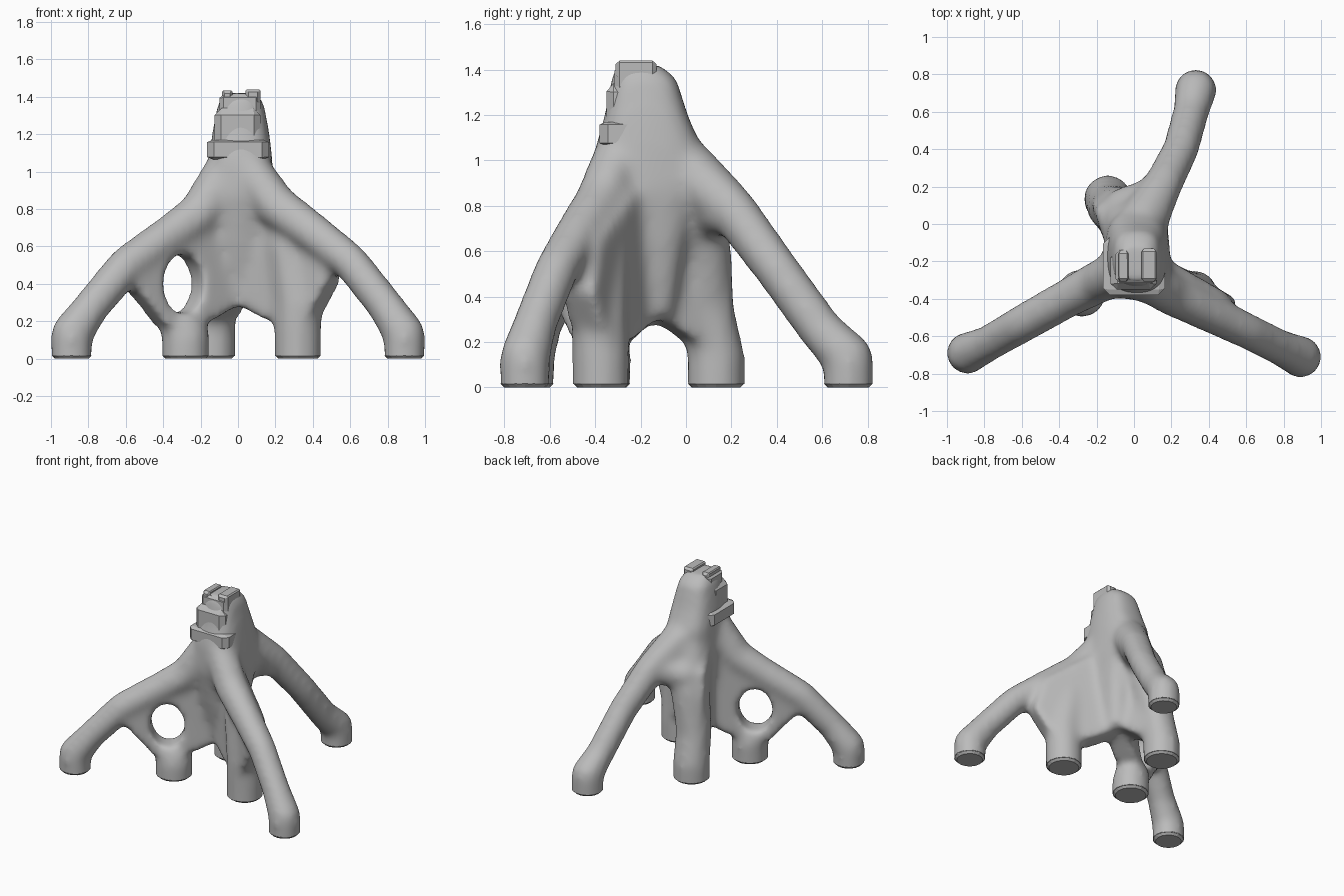
import bpy, bmesh, math
from mathutils import Vector

cube = bpy.data.objects.get("Cube")
if cube:
    bpy.data.objects.remove(cube)

grey = bpy.data.materials.new("plain grey")
grey.use_nodes = True
grey.diffuse_color = (0.5, 0.5, 0.5, 1)
grey.node_tree.nodes["Principled BSDF"].inputs["Base Color"].default_value = (0.5, 0.5, 0.5, 1)


def finish(bm, name):
    mesh = bpy.data.meshes.new(name)
    bm.to_mesh(mesh)
    bm.free()
    mesh.materials.append(grey)
    obj = bpy.data.objects.new(name, mesh)
    bpy.context.collection.objects.link(obj)
    return obj


def hull(bm, points):
    """Add the convex hull of a point set to the mesh."""
    part = bmesh.new()
    for p in points:
        part.verts.new(p)
    res = bmesh.ops.convex_hull(part, input=part.verts)
    junk = [v for v in res["geom_interior"] if isinstance(v, bmesh.types.BMVert)]
    bmesh.ops.delete(part, geom=junk, context="VERTS")
    bmesh.ops.recalc_face_normals(part, faces=part.faces)
    tmp = bpy.data.meshes.new("tmp")
    part.to_mesh(tmp)
    part.free()
    bm.from_mesh(tmp)
    bpy.data.meshes.remove(tmp)


def ring(x, y, z, rx, ry, n=16, power=1.0):
    """Oval ring; a power below one makes it squarer."""
    pts = []
    for i in range(n):
        c, s = math.cos(i * math.tau / n), math.sin(i * math.tau / n)
        pts.append(Vector((x + rx * math.copysign(abs(c) ** power, c),
                           y + ry * math.copysign(abs(s) ** power, s), z)))
    return pts


def ball(c, r):
    pts = []
    for k in range(-3, 4):
        a = k * math.pi / 6
        q = max(r * math.cos(a), 0.001)
        pts += ring(c[0], c[1], c[2] + r * math.sin(a), q, q, 12)
    return pts


def strut(bm, path):
    """Chain of tapered round links; path entries are x, y, z, radius."""
    for a, b in zip(path, path[1:]):
        hull(bm, ball(a[:3], a[3]) + ball(b[:3], b[3]))


def fin_point(x, z):
    """Point in the plane of the two front fins."""
    return Vector((x, -0.19 - 0.575 * abs(x), z))


def rear_point(y, z):
    """Point in the plane of the rear fin."""
    return Vector((-0.08 - 0.4 * y, y, z))


def web(bm, corners, place, normal, half):
    """Convex plate through the corners."""
    pts = [place(*c) for c in corners]
    n = Vector(normal).normalized() * half
    hull(bm, [p + n for p in pts] + [p - n for p in pts])


body = bmesh.new()

# Central hub, stacked rounded sections: height, centre y, half width, half depth
sections = [(1.42, -0.21, 0.09, 0.1), (1.36, -0.185, 0.125, 0.145), (1.2, -0.175, 0.155, 0.185),
            (1.06, -0.165, 0.17, 0.235), (0.87, -0.17, 0.18, 0.24),
            (0.6, -0.18, 0.15, 0.18), (0.31, -0.17, 0.11, 0.12)]
for (z0, y0, a0, b0), (z1, y1, a1, b1) in zip(sections, sections[1:]):
    hull(body, ring(0.015, y0, z0, a0, b0, power=0.7) + ring(0.015, y1, z1, a1, b1, power=0.7))

# Long arms; the left one bows towards the front
strut(body, [(-0.89, -0.69, 0.13, 0.115), (-0.79, -0.645, 0.27, 0.1), (-0.6, -0.535, 0.495, 0.105),
             (-0.36, -0.4, 0.665, 0.108), (-0.2, -0.315, 0.78, 0.118), (-0.06, -0.25, 1.0, 0.125)])
strut(body, [(0.89, -0.71, 0.13, 0.115), (0.79, -0.665, 0.28, 0.1), (0.6, -0.57, 0.52, 0.1),
             (0.4, -0.475, 0.675, 0.107), (0.2, -0.375, 0.82, 0.118), (0.05, -0.29, 1.02, 0.12)])
strut(body, [(0.33, 0.715, 0.13, 0.115), (0.305, 0.6, 0.245, 0.1), (0.25, 0.4, 0.52, 0.1),
             (0.15, 0.2, 0.79, 0.108), (0.04, 0.0, 0.96, 0.14)])

# Left fin: solid web between arm, short leg and hub
web(body, [(0, 0.3), (0.17, 0.21), (0.4, 0.2), (0.52, 0.42), (0.45, 0.66), (0.2, 0.85), (0, 0.95)],
    fin_point, (0.5, 0.87, 0), 0.09)
strut(body, [(0.32, -0.375, 0.13, 0.13), (0.32, -0.38, 0.3, 0.125), (0.27, -0.36, 0.6, 0.11)])

# Right fin: web from hub to arm above its short leg
web(body, [(0, 0.3), (-0.15, 0.21), (-0.25, 0.18), (-0.42, 0.18), (-0.61, 0.42), (-0.5, 0.58),
           (-0.22, 0.8), (0, 0.95)], fin_point, (-0.5, 0.87, 0), 0.085)
strut(body, [(-0.28, -0.365, 0.13, 0.13), (-0.3, -0.37, 0.16, 0.12)])

# Rear fin joining the rear short leg, the hub and the rear arm
web(body, [(-0.17, 0.33), (-0.1, 0.32), (0.0, 0.21), (0.18, 0.2), (0.16, 0.6), (0.12, 0.8), (-0.1, 0.95)],
    rear_point, (1, 0.4, 0), 0.1)
strut(body, [(-0.14, 0.135, 0.13, 0.13), (-0.13, 0.09, 0.35, 0.125),
             (-0.075, 0.06, 0.65, 0.14), (0, -0.05, 0.9, 0.165)])
strut(body, [(-0.05, 0.08, 0.75, 0.12), (0.13, 0.16, 0.78, 0.105)])

# Feet: short columns, trimmed flat further down
feet = [(-0.89, -0.69, 0.11), (0.89, -0.71, 0.11), (0.33, 0.715, 0.11),
        (-0.28, -0.37, 0.127), (0.32, -0.375, 0.125), (-0.14, 0.132, 0.127)]
for x, y, r in feet:
    hull(body, ring(x, y, -0.1, r, r) + ring(x, y, 0.13, r + 0.003, r + 0.003))

bracket = finish(body, "bracket_body")


def as_cutter(bm, name):
    obj = finish(bm, name)
    obj.hide_render = True
    obj.hide_viewport = True
    obj.display_type = "WIRE"
    return obj


# Oval opening through the right fin
opening = bmesh.new()
oval = [(-0.325 + 0.104 * math.cos(i * math.tau / 20), 0.4 + 0.16 * math.sin(i * math.tau / 20))
        for i in range(20)]
web(opening, oval, fin_point, (-0.5, 0.87, 0), 0.25)
opening_cutter = as_cutter(opening, "opening_cutter")

# Slab that trims the feet level
slab = bmesh.new()
hull(slab, [Vector((x, y, z)) for x in (-1.3, 1.3) for y in (-1.3, 1.3) for z in (-0.4, 0.015)])
foot_cutter = as_cutter(slab, "foot_cutter")


def fuse(name):
    mod = bracket.modifiers.new(name, "REMESH")
    mod.mode = "VOXEL"
    mod.voxel_size = 0.02
    mod.use_smooth_shade = True


def cut(name, cutter):
    mod = bracket.modifiers.new(name, "BOOLEAN")
    mod.operation = "DIFFERENCE"
    mod.solver = "EXACT"
    mod.object = cutter


fuse("fuse")
cut("opening", opening_cutter)
fuse("even_out")
smooth = bracket.modifiers.new("soften", "SMOOTH")
smooth.factor = 0.5
smooth.iterations = 18
cut("level_feet", foot_cutter)

# Thin chamfered sole under each foot
soles = bmesh.new()
for x, y, r in feet:
    hull(soles, ring(x, y, 0, r - 0.02, r - 0.02) + ring(x, y, 0.018, r - 0.002, r - 0.002))
finish(soles, "foot_soles")


def block(name, lo, hi, bevel):
    bm = bmesh.new()
    hull(bm, [Vector((x, y, z)) for x in (lo[0], hi[0]) for y in (lo[1], hi[1]) for z in (lo[2], hi[2])])
    obj = finish(bm, name)
    mod = obj.modifiers.new("edges", "BEVEL")
    mod.width = bevel
    mod.segments = 1


# Squared head, collar and top ridges
block("head_block", (-0.125, -0.35, 1.08), (0.12, -0.15, 1.34), 0.035)
block("head_cap", (-0.1, -0.315, 1.28), (0.12, -0.14, 1.41), 0.02)
block("collar", (-0.165, -0.38, 1.065), (0.165, -0.07, 1.17), 0.03)
block("right_ridge", (-0.085, -0.31, 1.36), (-0.03, -0.14, 1.435), 0.015)
block("left_ridge", (0.04, -0.31, 1.36), (0.12, -0.13, 1.44), 0.015)
